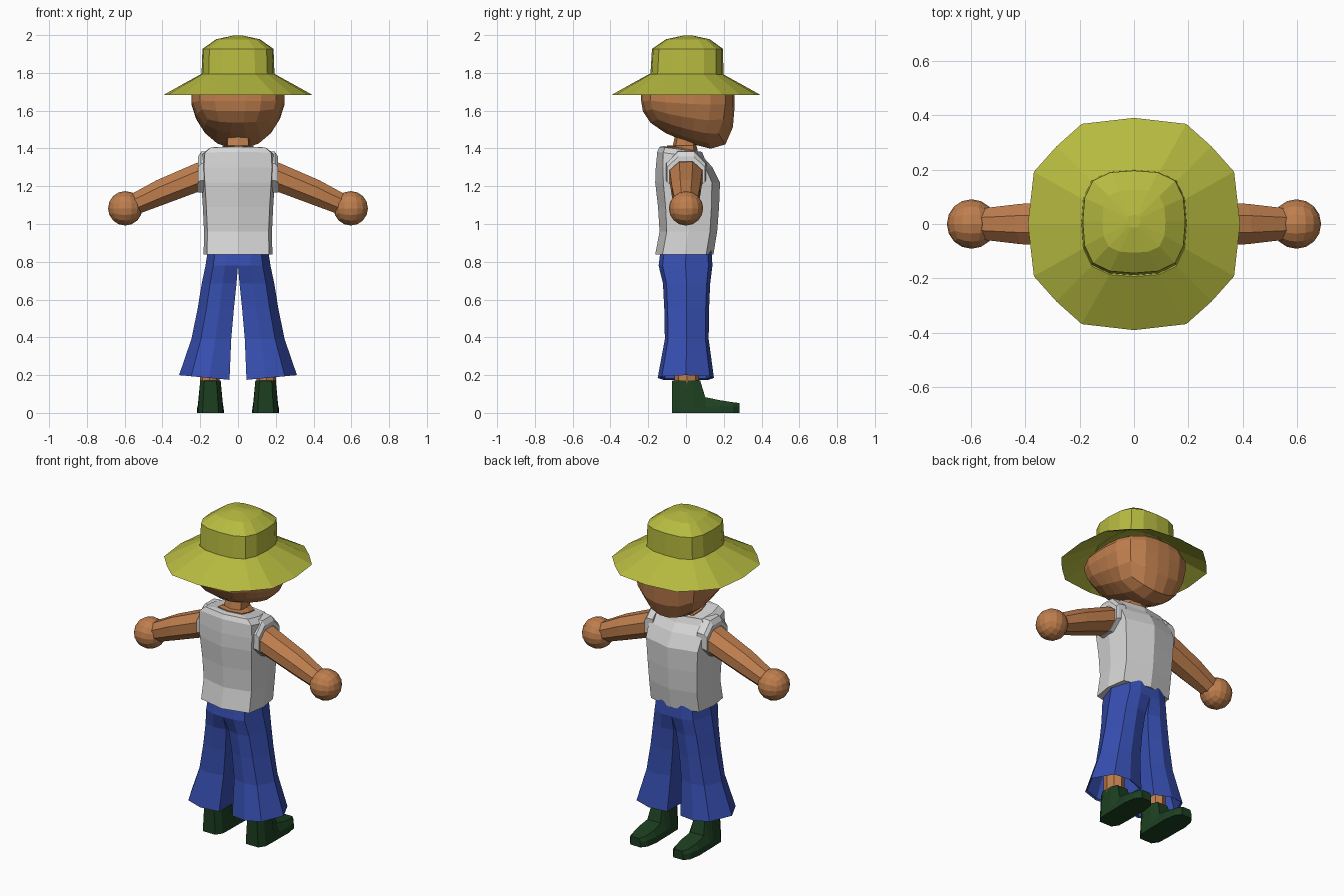
import bpy, bmesh, math
from mathutils import Vector

if "Cube" in bpy.data.objects:
    bpy.data.objects.remove(bpy.data.objects["Cube"])


def material(name, color):
    m = bpy.data.materials.new(name)
    m.diffuse_color = (*color, 1)
    m.use_nodes = True
    m.node_tree.nodes["Principled BSDF"].inputs["Base Color"].default_value = m.diffuse_color
    return m


SKIN = material("tan skin", (0.52, 0.21, 0.075))
HAT = material("olive cloth", (0.47, 0.49, 0.05))
SHIRT = material("light grey cloth", (0.68, 0.68, 0.68))
PANTS = material("blue cloth", (0.038, 0.078, 0.44))
BOOT = material("dark green leather", (0.012, 0.05, 0.015))


def finish(name, bm, mat, mirror=False):
    bmesh.ops.recalc_face_normals(bm, faces=bm.faces)
    me = bpy.data.meshes.new(name)
    bm.to_mesh(me)
    bm.free()
    me.materials.append(mat)
    ob = bpy.data.objects.new(name, me)
    bpy.context.collection.objects.link(ob)
    if mirror:
        mod = ob.modifiers.new("mirror", 'MIRROR')
        mod.use_mirror_merge = False
    return ob


def loft(name, rings, mat, mirror=False, cap_start=True, cap_end=True):
    """Skin a list of equal-length rings of points."""
    bm = bmesh.new()
    vr = [[bm.verts.new(p) for p in r] for r in rings]
    n = len(vr[0])
    for a, b in zip(vr, vr[1:]):
        for i in range(n):
            j = (i + 1) % n
            bm.faces.new((a[i], a[j], b[j], b[i]))
    if cap_start:
        bm.faces.new(vr[0][::-1])
    if cap_end:
        bm.faces.new(vr[-1])
    return finish(name, bm, mat, mirror)


def cube_sphere(cuts):
    """Subdivided cube pushed onto a unit sphere."""
    bm = bmesh.new()
    bmesh.ops.create_cube(bm, size=2)
    bmesh.ops.subdivide_edges(bm, edges=bm.edges[:], cuts=cuts, use_grid_fill=True)
    for v in bm.verts:
        v.co = Vector([math.tan(c * math.pi / 4) for c in v.co]).normalized()
    return bm


def quarter_ring(pts, z, scale=1.0, oy=0.0):
    """Repeat points covering 0-90 degrees (end excluded) round four quadrants."""
    out = []
    for k in range(4):
        c, s = ((1, 0), (0, 1), (-1, 0), (0, -1))[k]
        out += [((x * c - y * s) * scale, (x * s + y * c) * scale + oy, z) for x, y in pts]
    return out


# Head: round from the front, boxy from the side, with a slightly tilted jaw
bm = cube_sphere(4)
for v in bm.verts:
    x, y, z = v.co
    n = 3.2
    f = 1 / ((x * x + z * z) ** (n / 2) + abs(y) ** n) ** (1 / n)
    x, y, z = x * f, y * f, z * f
    zz = 1.675 + z * (0.245 if z < 0 else 0.11)
    if z < 0:
        zz += 0.09 * y * z
    v.co = (x * 0.25, y * 0.248 + 0.01, zz)
finish("head", bm, SKIN)

# Hands
bm = cube_sphere(3)
for v in bm.verts:
    v.co = v.co * 0.091 + Vector((0.597, 0, 1.083))
finish("hands", bm, SKIN, mirror=True)

# Hat: wide drooping brim and squarish domed crown
squircle = [(0.193, 0), (0.186, 0.09), (0.155, 0.155), (0.09, 0.186)]
brim = [(0.39, 0), (0.368, 0.192), (0.285, 0.285), (0.192, 0.368)]
loft("hat_brim", [quarter_ring(brim, 1.686), quarter_ring(squircle, 1.795),
                  quarter_ring(squircle, 1.788, 0.95), quarter_ring(brim, 1.684, 0.998)],
     HAT, cap_start=False, cap_end=False)
loft("hat_crown", [quarter_ring(squircle, 1.78, 1.0, 0.005), quarter_ring(squircle, 1.797, 1.0, 0.005),
                   quarter_ring(squircle, 1.927, 0.975, 0.008), quarter_ring(squircle, 1.978, 0.6, 0.01),
                   quarter_ring(squircle, 1.998, 0.12, 0.01)], HAT)


def body_ring(z, hx, y0, y1, slope=0.0):
    """Eight-sided torso section, optionally sloping down towards the chest."""
    cy, hy = (y0 + y1) / 2, (y1 - y0) / 2
    pts = [(1, 0), (0.9, 0.75), (0, 1), (-0.9, 0.75), (-1, 0), (-0.9, -0.75), (0, -1), (0.9, -0.75)]
    return [(u * hx, cy + v * hy, z - slope * (cy + v * hy)) for u, v in pts]


# Shirt, with a neckline that dips at the chest
loft("shirt", [body_ring(*r) for r in (
    (0.838, 0.182, -0.163, 0.145), (0.96, 0.18, -0.14, 0.165), (1.09, 0.186, -0.148, 0.175),
    (1.22, 0.195, -0.163, 0.18), (1.30, 0.2, -0.16, 0.14),
    (1.36, 0.195, -0.152, 0.1, 0.15), (1.392, 0.16, -0.14, 0.085, 0.12),
    (1.392, 0.105, -0.115, 0.07, 0.18))], SHIRT)

# Neck and the bare skin inside the collar
loft("neck", [body_ring(*r) for r in (
    (1.36, 0.095, -0.1, 0.065, 0.18), (1.397, 0.09, -0.1, 0.062, 0.18),
    (1.415, 0.062, -0.07, 0.055), (1.48, 0.058, -0.055, 0.055))], SKIN)


def arm_ring(x, zc, hz, hy, lean=0.0):
    """Eight-sided section across the arm."""
    out = []
    for i in range(8):
        a = math.radians(22.5 + 45 * i)
        c, s = math.cos(a) / 0.924, math.sin(a) / 0.924
        out.append((x + lean * s, c * hy, zc + s * hz))
    return out


# Arms and short sleeve cuffs
loft("arms", [arm_ring(0.15, 1.26, 0.08, 0.09), arm_ring(0.22, 1.245, 0.078, 0.085),
              arm_ring(0.41, 1.168, 0.064, 0.074, 0.02), arm_ring(0.57, 1.095, 0.05, 0.055, 0.02)],
     SKIN, mirror=True)
loft("sleeves", [arm_ring(0.15, 1.28, 0.108, 0.108), arm_ring(0.195, 1.275, 0.108, 0.104),
                 arm_ring(0.212, 1.262, 0.095, 0.1), arm_ring(0.212, 1.25, 0.08, 0.088)],
     SHIRT, mirror=True, cap_end=False)


def leg_ring(z, xi, xo, y0, y1, inner=0.8):
    """Trouser section; inner sets the depth at the inside seam."""
    cy, hy = (y0 + y1) / 2, (y1 - y0) / 2
    pts = [(1, 0), (0.76, 0.85), (0.4, 1), (0, inner), (0, 0), (0, -inner), (0.4, -1), (0.76, -0.85)]
    return [(xi + u * (xo - xi), cy + v * hy, z + 0.025 * (u if z < 0.3 else 0)) for u, v in pts]


# Flared trousers: each half meets at the middle above the crotch
loft("trousers", [leg_ring(*r) for r in (
    (0.86, 0, 0.16, -0.135, 0.135, 1), (0.78, 0, 0.172, -0.145, 0.14, 1),
    (0.685, 0.008, 0.192, -0.122, 0.128, 0.85), (0.55, 0.022, 0.214, -0.115, 0.122),
    (0.39, 0.036, 0.247, -0.112, 0.12), (0.175, 0.045, 0.312, -0.15, 0.148),
    (0.182, 0.055, 0.30, -0.14, 0.138), (0.4, 0.05, 0.23, -0.1, 0.105))],
    PANTS, mirror=True)

# Ankles
loft("ankles", [[(0.15 + 0.052 * math.cos(k * math.pi / 4), 0.005 + 0.065 * math.sin(k * math.pi / 4), z)
                 for k in range(8)] for z in (0.14, 0.4)], SKIN, mirror=True)


def boot_ring(y, base, top, h):
    """Section across the boot: base half-width, top half-width, height."""
    cx = 0.146
    return [(cx - base, y, 0), (cx + base, y, 0), (cx + base * 0.96, y, 0.035),
            (cx + top, y, h), (cx - top, y, h), (cx - base * 0.96, y, 0.035)]


# Boots, toes pointing forward
loft("boots", [boot_ring(*r) for r in (
    (-0.073, 0.042, 0.032, 0.17), (-0.035, 0.067, 0.054, 0.172), (0.04, 0.07, 0.054, 0.172),
    (0.075, 0.07, 0.034, 0.172), (0.102, 0.07, 0.045, 0.083), (0.18, 0.072, 0.05, 0.067),
    (0.25, 0.06, 0.042, 0.056), (0.283, 0.034, 0.025, 0.052))], BOOT, mirror=True)
